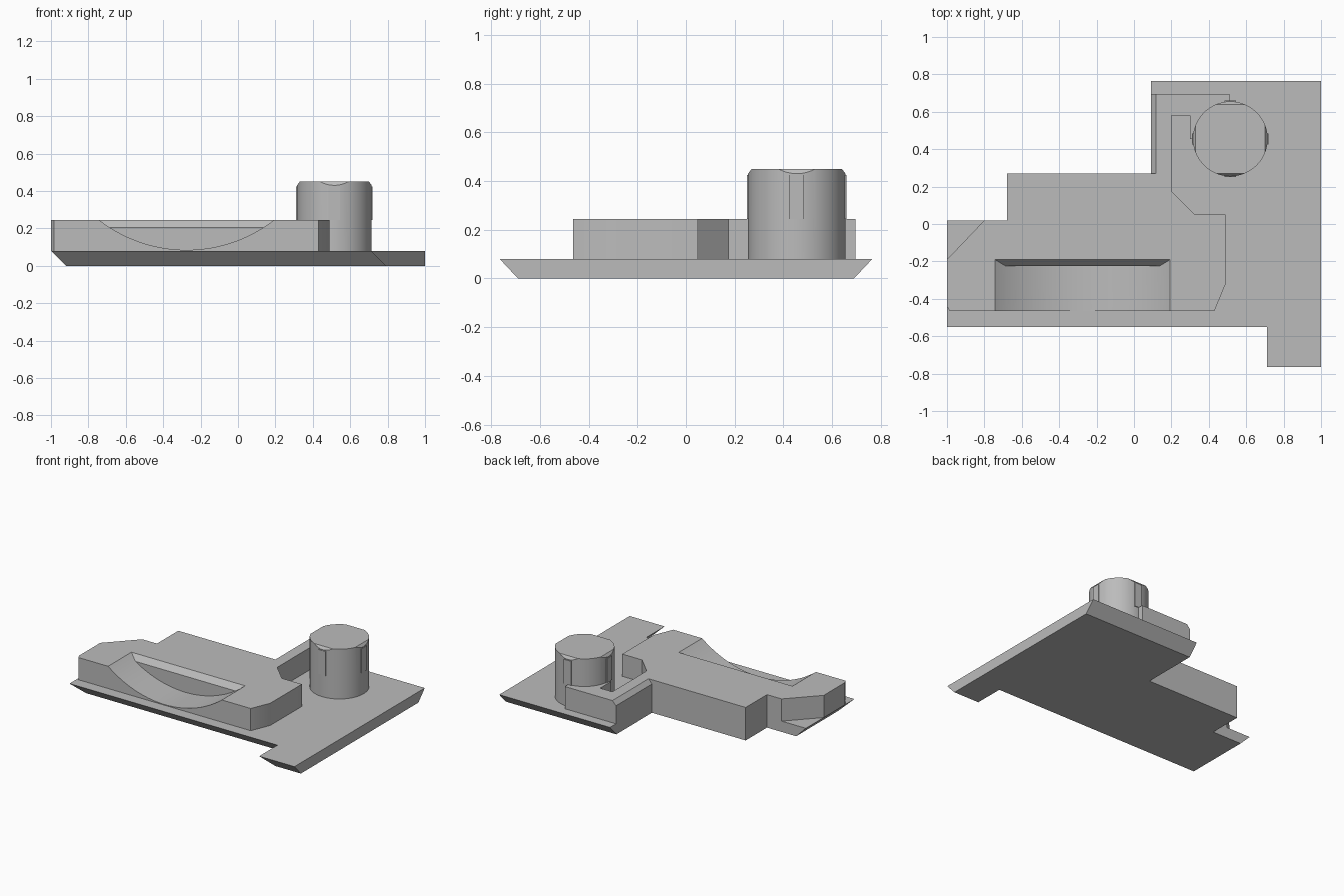
import bpy, bmesh, math
from mathutils import Vector

cube = bpy.data.objects.get("Cube")
if cube:
    bpy.data.objects.remove(cube, do_unlink=True)

grey = bpy.data.materials.new("plain_grey")
grey.use_nodes = True
grey.diffuse_color = (0.5, 0.5, 0.5, 1)
grey.node_tree.nodes["Principled BSDF"].inputs["Base Color"].default_value = (0.5, 0.5, 0.5, 1)


def loft(bm, lower, upper):
    """Solid between two matching 3D outlines."""
    a = [bm.verts.new(p) for p in lower]
    b = [bm.verts.new(p) for p in upper]
    bm.faces.new(a[::-1])
    bm.faces.new(b)
    n = len(a)
    for i in range(n):
        j = (i + 1) % n
        bm.faces.new((a[i], a[j], b[j], b[i]))


def cut_plane(bm, point, normal):
    """Slice off everything on the normal side and close the hole."""
    geom = bm.verts[:] + bm.edges[:] + bm.faces[:]
    bmesh.ops.bisect_plane(bm, geom=geom, plane_co=point, plane_no=normal, clear_outer=True)
    bmesh.ops.holes_fill(bm, edges=[e for e in bm.edges if e.is_boundary])


def finish(name, bm):
    bmesh.ops.recalc_face_normals(bm, faces=bm.faces[:])
    mesh = bpy.data.meshes.new(name)
    bm.to_mesh(mesh)
    bm.free()
    obj = bpy.data.objects.new(name, mesh)
    bpy.context.collection.objects.link(obj)
    mesh.materials.append(grey)
    return obj


def at(outline, z):
    return [(x, y, z) for x, y in outline]


def smooth(obj):
    bpy.ops.object.select_all(action='DESELECT')
    obj.select_set(True)
    bpy.context.view_layer.objects.active = obj
    bpy.ops.object.shade_smooth_by_angle(angle=math.radians(25))


PLATE_Z, BLOCK_Z = 0.08, 0.245

# Base plate with undercut front, rear and left edges
plate_top = [(-1, -.55), (.71, -.55), (.71, -.765), (1, -.765), (1, .765),
             (.09, .765), (.09, .27), (-.68, .27), (-.68, .02), (-1, .02)]
plate_low = [(-.92, -.47), (.79, -.47), (.79, -.69), (1, -.69), (1, .69),
             (.09, .69), (.09, .27), (-.68, .27), (-.68, .02), (-.92, .02)]
bm = bmesh.new()
loft(bm, at(plate_low, 0), at(plate_top, PLATE_Z))
finish("base_plate", bm)

# Main building block with its hooked rear wing
block = [(-.985, -.465), (.43, -.465), (.49, -.32), (.49, .05), (.325, .05),
         (.2, .175), (.2, .58), (.3, .58), (.3, .455), (.51, .455), (.51, .695),
         (.09, .695), (.09, .27), (-.68, .27), (-.68, .02), (-.8, .02),
         (-1, -.19), (-1, -.44)]
bm = bmesh.new()
loft(bm, at(block, PLATE_Z), at(block, BLOCK_Z))
main_block = finish("main_block", bm)


# Cutters: curved scoop, its sloped rear lip and the wing's top chamfer
def scoop(back):
    bm = bmesh.new()
    cx, cz, r = -.275, .848, .763
    arc = []
    for i in range(41):
        a = math.radians(-50 + 100 * i / 40)
        arc.append((cx + r * math.sin(a), cz - r * math.cos(a)))
    loft(bm, [(x, -.7, z) for x, z in arc], [(x, back, z) for x, z in arc])
    return bm


cutters = [finish("scoop_cutter", scoop(-.225))]
bm = scoop(-.1)
cut_plane(bm, (0, -.225, .205), Vector((0, .04, -.035)))
cutters.append(finish("lip_cutter", bm))
bm = bmesh.new()
wedge = [(.06, .18), (.15, .28), (.06, .28)]
loft(bm, [(x, .27, z) for x, z in wedge], [(x, .75, z) for x, z in wedge])
cutters.append(finish("wing_chamfer_cutter", bm))

for cutter in cutters:
    mod = main_block.modifiers.new(cutter.name, 'BOOLEAN')
    mod.operation = 'DIFFERENCE'
    mod.solver = 'EXACT'
    mod.object = cutter
bpy.context.view_layer.update()
cut_mesh = bpy.data.meshes.new_from_object(
    main_block.evaluated_get(bpy.context.evaluated_depsgraph_get()))
main_block.modifiers.clear()
main_block.data = cut_mesh
for cutter in cutters:
    bpy.data.objects.remove(cutter, do_unlink=True)
smooth(main_block)

# Round tower with four small planar cuts around the top rim
centre, radius, top = Vector((.515, .455, 0)), .2, .45
bm = bmesh.new()
ring = [(centre.x + radius * math.cos(math.tau * i / 64),
         centre.y + radius * math.sin(math.tau * i / 64)) for i in range(64)]
loft(bm, at(ring, PLATE_Z), at(ring, top))
sides = [Vector((1, 0, 0)), Vector((0, 1, 0)), Vector((-1, 0, 0)), Vector((0, -1, 0))]
for d in sides:
    cut_plane(bm, centre + d * .185 + Vector((0, 0, top)), d * .8 + Vector((0, 0, .6)))
smooth(finish("round_tower", bm))

# Slim ribs below each rim cut
for label, d in zip(("left", "rear", "right", "front"), sides):
    across = Vector((-d.y, d.x, 0)) * .03
    foot = [centre + d * r + across * s for r, s in ((.19, -1), (.204, -1), (.204, 1), (.19, 1))]
    bm = bmesh.new()
    loft(bm, [p + Vector((0, 0, BLOCK_Z)) for p in foot],
         [p + Vector((0, 0, .425)) for p in foot])
    finish("tower_rib_" + label, bm)
